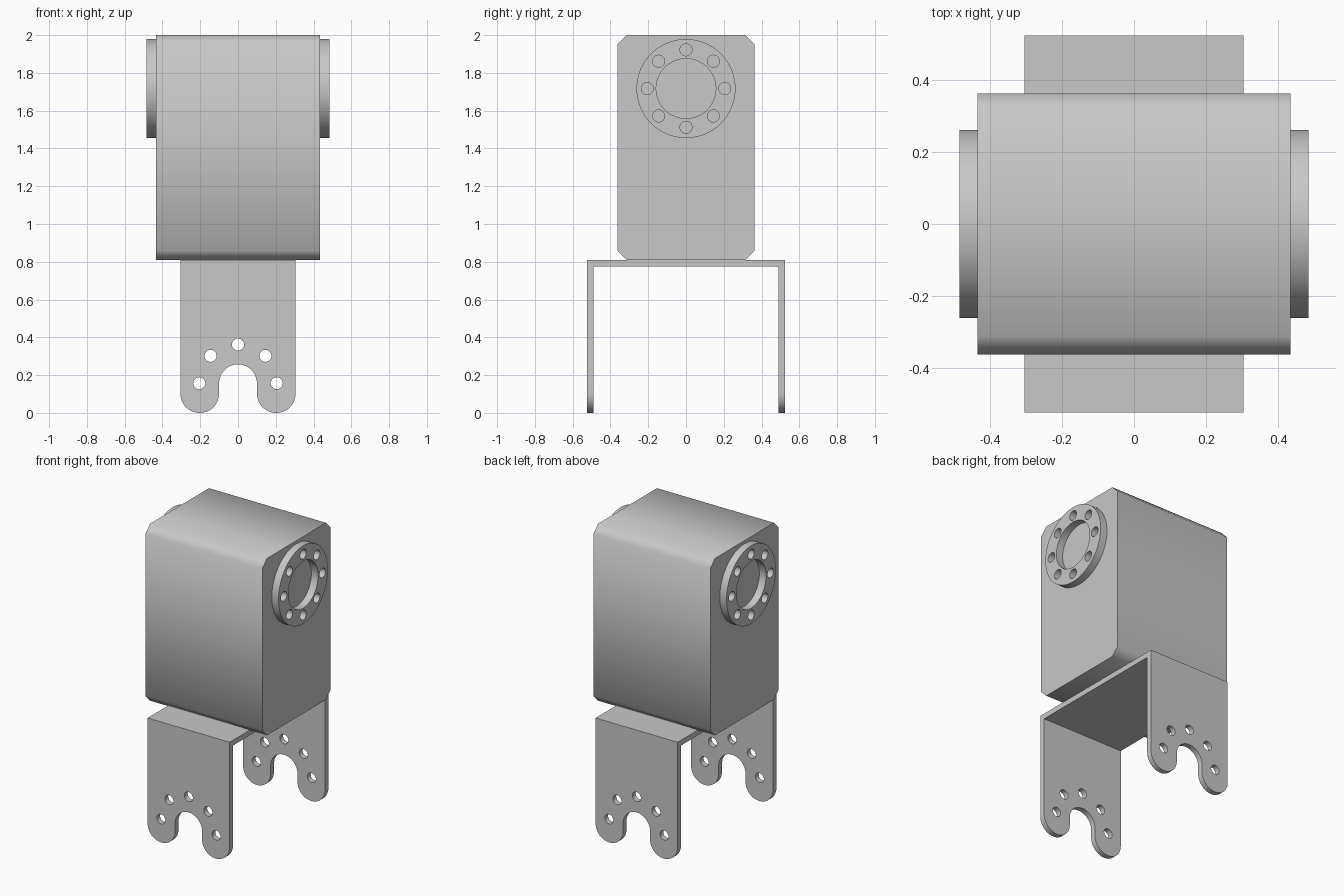
import bpy, bmesh
from math import cos, sin, radians

cube = bpy.data.objects.get("Cube")
if cube:
    bpy.data.objects.remove(cube, do_unlink=True)

# Single grey finish
GREY = (0.58, 0.58, 0.58, 1)
grey = bpy.data.materials.new("plain_grey")
grey.use_nodes = True
grey.diffuse_color = GREY
bsdf = next(n for n in grey.node_tree.nodes if n.type == 'BSDF_PRINCIPLED')
bsdf.inputs["Base Color"].default_value = GREY


def arc(cx, cy, r, start, end, steps):
    angles = [radians(start + (end - start) * i / steps) for i in range(steps + 1)]
    return [(cx + r * cos(a), cy + r * sin(a)) for a in angles]


def circle(cx, cy, r, steps):
    return arc(cx, cy, r, 0, 360, steps)[:-1]


def baked(obj):
    dg = bpy.context.evaluated_depsgraph_get()
    return bpy.data.meshes.new_from_object(obj.evaluated_get(dg))


def extrude(name, loops, axis, half, offset=0):
    """Fill closed loops (first is the outline, the rest holes) and extrude along x or y."""
    curve = bpy.data.curves.new(name + "_outline", 'CURVE')
    curve.dimensions = '2D'
    curve.fill_mode = 'BOTH'
    curve.extrude = half
    for loop in loops:
        spline = curve.splines.new('POLY')
        spline.points.add(len(loop) - 1)
        for p, (u, v) in zip(spline.points, loop):
            p.co = (u, v, 0, 1)
        spline.use_cyclic_u = True
    temp = bpy.data.objects.new(name + "_outline", curve)
    bpy.context.collection.objects.link(temp)
    mesh = baked(temp)
    bpy.data.objects.remove(temp)
    bpy.data.curves.remove(curve)

    bm = bmesh.new()
    bm.from_mesh(mesh)
    for v in bm.verts:
        a, b, c = v.co
        v.co = (c + offset, a, b) if axis == 'x' else (a, c + offset, b)
    bmesh.ops.remove_doubles(bm, verts=bm.verts, dist=1e-5)
    bmesh.ops.recalc_face_normals(bm, faces=bm.faces)
    bm.to_mesh(mesh)
    bm.free()
    mesh.name = name
    mesh.materials.clear()
    mesh.materials.append(grey)
    obj = bpy.data.objects.new(name, mesh)
    bpy.context.collection.objects.link(obj)
    return obj


# Motor housing with chamfered long edges
W, BOT, TOP, C = 0.363, 0.81, 2.0, 0.05
body = extrude("housing", [[
    (-W + C, BOT), (W - C, BOT), (W, BOT + C), (W, TOP - C),
    (W - C, TOP), (-W + C, TOP), (-W, TOP - C), (-W, BOT + C)]], 'x', 0.435)

# Drilled ring flange on each side
AXIS_Z, PITCH, HOLE = 1.717, 0.205, 0.032
ring = [circle(0, AXIS_Z, 0.262, 64), circle(0, AXIS_Z, 0.158, 64)]
for i in range(8):
    a = radians(45 * i)
    ring.append(circle(PITCH * cos(a), AXIS_Z + PITCH * sin(a), HOLE, 24))
flanges = [extrude(side + "_flange", ring, 'x', 0.025, s * 0.46)
           for side, s in (("left", 1), ("right", -1))]

# U-shaped bracket: side profile trimmed by the slotted, drilled front outline
D, T = 0.525, 0.036
bracket = extrude("bracket", [[
    (-D, -0.1), (-D, BOT), (D, BOT), (D, -0.1),
    (D - T, -0.1), (D - T, BOT - T), (T - D, BOT - T), (T - D, -0.1)]], 'x', 0.4)

HALF, SLOT, SLOT_Z = 0.305, 0.1, 0.157
R = (HALF - SLOT) / 2
outline = [(-HALF, 0.9), (HALF, 0.9)]
outline += arc(HALF - R, R, R, 0, -180, 28)
outline += arc(0, SLOT_Z, SLOT, 0, 180, 28)
outline += arc(R - HALF, R, R, 0, -180, 28)
holes = [circle(PITCH * cos(radians(a)), SLOT_Z + PITCH * sin(radians(a)), HOLE, 24)
         for a in range(0, 181, 45)]
trim = extrude("bracket_trim", [outline] + holes, 'y', 0.6)
trim.hide_render = True
mod = bracket.modifiers.new("trim", 'BOOLEAN')
mod.operation = 'INTERSECT'
mod.solver = 'EXACT'
mod.object = trim
mesh = baked(bracket)
bracket.modifiers.clear()
bracket.data = mesh
bpy.data.objects.remove(trim)

# Smooth round walls, keep edges sharp
bpy.ops.object.select_all(action='DESELECT')
for obj in flanges + [bracket]:
    obj.select_set(True)
bpy.context.view_layer.objects.active = bracket
bpy.ops.object.shade_smooth_by_angle(angle=radians(30))
